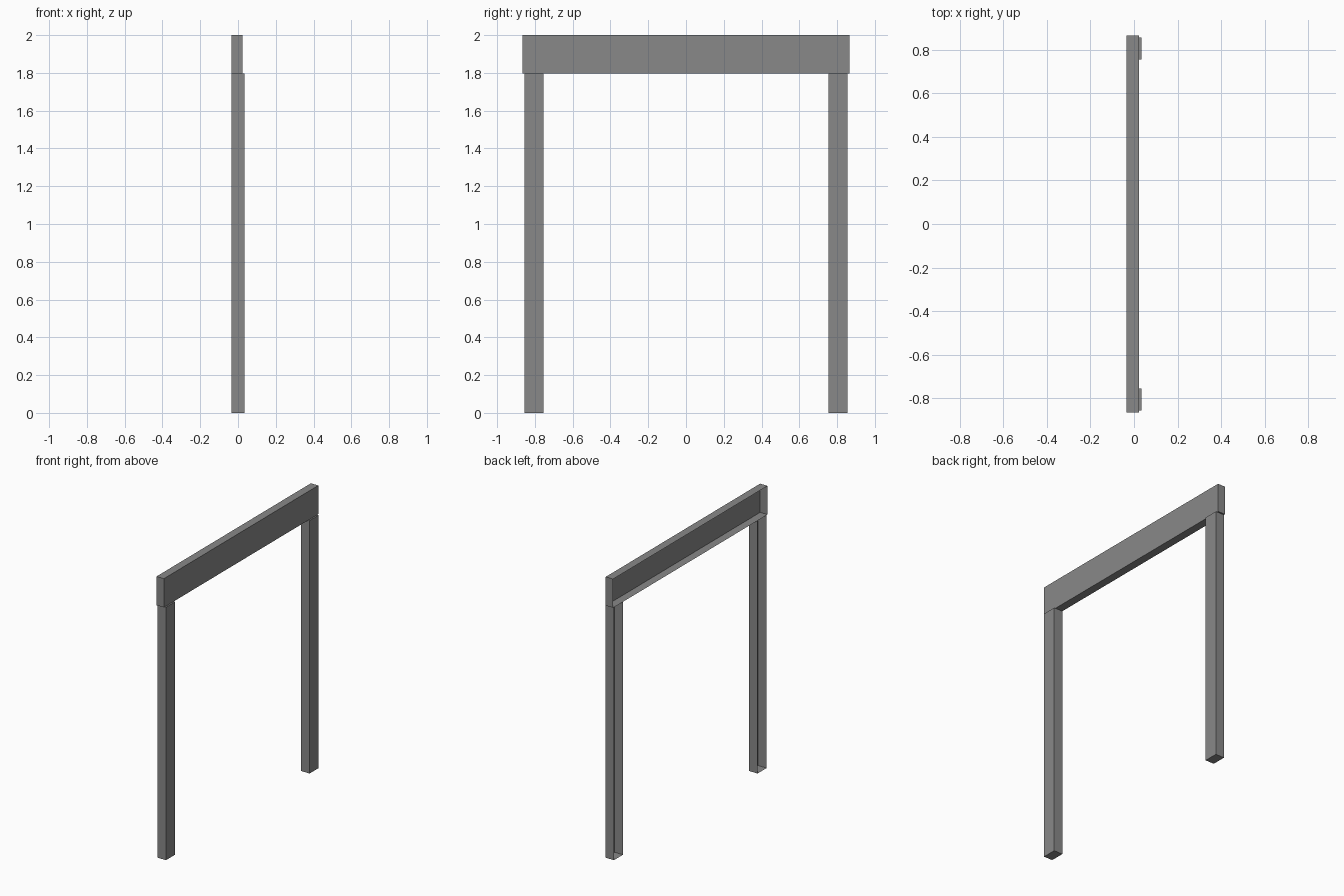
import bpy
import bmesh

cube = bpy.data.objects.get("Cube")
if cube:
    bpy.data.objects.remove(cube, do_unlink=True)

# Single flat grey
COLOR = (0.25, 0.25, 0.25, 1.0)
grey = bpy.data.materials.new("mid_grey")
grey.use_nodes = True
grey.diffuse_color = COLOR
grey.node_tree.nodes["Principled BSDF"].inputs["Base Color"].default_value = COLOR


def open_box(name, low, high):
    """Thin-shelled box from low to high corner, left open on its -x side."""
    bm = bmesh.new()
    bmesh.ops.create_cube(bm, size=1)
    for v in bm.verts:
        v.co = [lo if c < 0 else hi for c, lo, hi in zip(v.co, low, high)]
    bm.normal_update()
    hollow_side = [f for f in bm.faces if f.normal.x < -0.5]
    bmesh.ops.delete(bm, geom=hollow_side, context="FACES_ONLY")
    mesh = bpy.data.meshes.new(name)
    bm.to_mesh(mesh)
    bm.free()
    mesh.materials.append(grey)
    obj = bpy.data.objects.new(name, mesh)
    bpy.context.collection.objects.link(obj)
    return obj


BACK = -0.034        # shared open plane
POST_TOP = 1.796
HALF_SPAN = 0.866

# Lintel across the top
open_box("lintel", (BACK, -HALF_SPAN, POST_TOP), (0.024, HALF_SPAN, 2.0))

# Two posts, slightly deeper than the lintel
INNER, OUTER = 0.755, 0.856
for name, y0, y1 in (("front_post", -OUTER, -INNER), ("back_post", INNER, OUTER)):
    open_box(name, (BACK, y0, 0.0), (-BACK, y1, POST_TOP))
